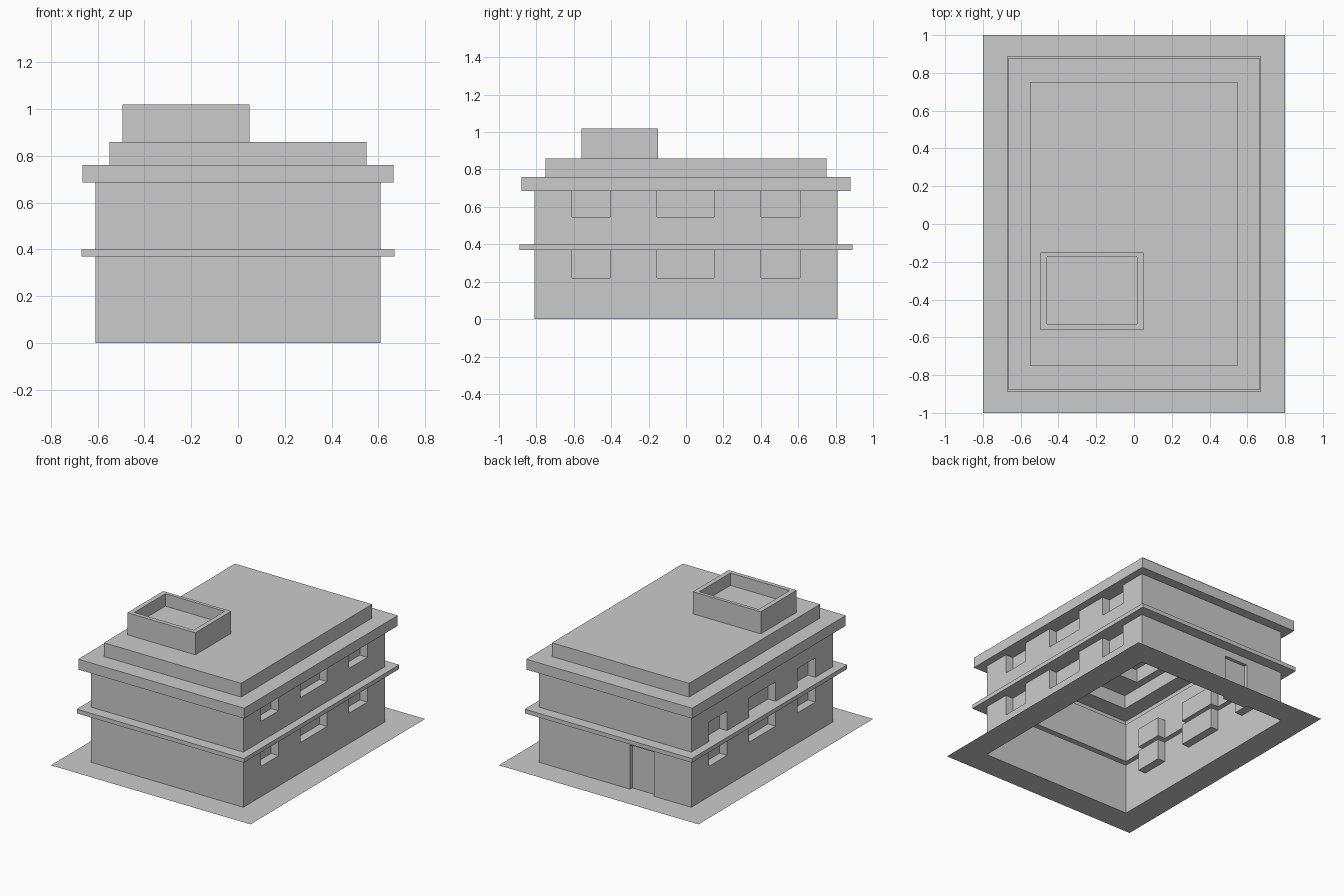
import bpy
import bmesh
from mathutils import Vector

if "Cube" in bpy.data.objects:
    bpy.data.objects.remove(bpy.data.objects["Cube"])

# rectangles are (x0, y0, x1, y1)
LOT = (-.8, -1, .8, 1)
WALL = (-.61, -.81, .61, .81)
SLAB = (-.67, -.89, .67, .89)
EAVE = (-.665, -.88, .665, .88)
ROOF = (-.55, -.75, .55, .75)
TUB = (-.495, -.56, .05, -.15)
TUB_IN = (-.46, -.53, .015, -.175)
WINDOWS = [(-.61, -.405), (-.155, .15), (.4, .61)]


def face(bm, pts, normal):
    f = bm.faces.new([bm.verts.new(p) for p in pts])
    f.normal_update()
    if f.normal.dot(Vector(normal)) < 0:
        f.normal_flip()


def corners(r, z):
    return [(r[0], r[1], z), (r[2], r[1], z), (r[2], r[3], z), (r[0], r[3], z)]


def ring(bm, outer, inner, z, up=1):
    a, b = corners(outer, z), corners(inner, z)
    for i in range(4):
        j = (i + 1) % 4
        face(bm, [a[i], a[j], b[j], b[i]], (0, 0, up))


def band(bm, r, z0, z1, out=1):
    a, b = corners(r, z0), corners(r, z1)
    for i, n in enumerate([(0, -1, 0), (1, 0, 0), (0, 1, 0), (-1, 0, 0)]):
        j = (i + 1) % 4
        face(bm, [a[i], a[j], b[j], b[i]], Vector(n) * out)


def wall(bm, axis, pos, u_range, z_range, holes, depth):
    """Flat wall split into cells; each hole (u0, u1, z0, z1) is a recess."""
    sign = 1 if pos > 0 else -1

    def p(u, z, d=0):
        w = pos - sign * d
        return (w, u, z) if axis == 'x' else (u, w, z)

    def direction(u, z, w=0):
        return (w, u, z) if axis == 'x' else (u, w, z)

    us = sorted(set(u_range) | {u for h in holes for u in h[:2]})
    zs = sorted(set(z_range) | {z for h in holes for z in h[2:]})
    for u0, u1 in zip(us, us[1:]):
        for z0, z1 in zip(zs, zs[1:]):
            d = depth if (u0, u1, z0, z1) in holes else 0
            c = [(u0, z0), (u1, z0), (u1, z1), (u0, z1)]
            face(bm, [p(*q, d) for q in c], direction(0, 0, sign))
            if d:
                for i, n in enumerate([(0, 1), (-1, 0), (0, -1), (1, 0)]):
                    a, b = c[i], c[(i + 1) % 4]
                    face(bm, [p(*a), p(*b), p(*b, d), p(*a, d)], direction(*n))


def walls(bm, z0, z1, right, left, door=()):
    for x, (w0, w1) in ((.61, right), (-.61, left)):
        wall(bm, 'x', x, (-.81, .81), (z0, z1),
             [(a, b, w0, w1) for a, b in WINDOWS], .06)
    wall(bm, 'y', -.81, (-.61, .61), (z0, z1), [], 0)
    wall(bm, 'y', .81, (-.61, .61), (z0, z1), list(door), .025)


def finish(name, bm):
    bmesh.ops.remove_doubles(bm, verts=bm.verts, dist=1e-5)
    me = bpy.data.meshes.new(name)
    bm.to_mesh(me)
    bm.free()
    bpy.context.collection.objects.link(bpy.data.objects.new(name, me))


# ground sheet, open under the house
bm = bmesh.new()
ring(bm, LOT, WALL, 0)
finish("ground_sheet", bm)

# lower storey with side windows and a back door
bm = bmesh.new()
walls(bm, 0, .37, (.22, .37), (.22, .37), [(-.31, -.12, 0, .32)])
finish("lower_walls", bm)

# ledge between storeys
bm = bmesh.new()
ring(bm, SLAB, WALL, .37, -1)
band(bm, SLAB, .37, .4)
ring(bm, SLAB, WALL, .4)
finish("floor_ledge", bm)

# upper storey: right windows under the eave, left windows on the ledge
bm = bmesh.new()
walls(bm, .4, .685, (.545, .685), (.4, .54))
finish("upper_walls", bm)

# eave and stepped flat roof
bm = bmesh.new()
ring(bm, EAVE, WALL, .685, -1)
band(bm, EAVE, .685, .76)
ring(bm, EAVE, ROOF, .76)
band(bm, ROOF, .76, .86)
ring(bm, ROOF, TUB, .86)
finish("roof", bm)

# open rooftop box
bm = bmesh.new()
band(bm, TUB, .86, 1.02)
ring(bm, TUB, TUB_IN, 1.02)
band(bm, TUB_IN, .93, 1.02, -1)
face(bm, corners(TUB_IN, .93), (0, 0, 1))
finish("rooftop_box", bm)
